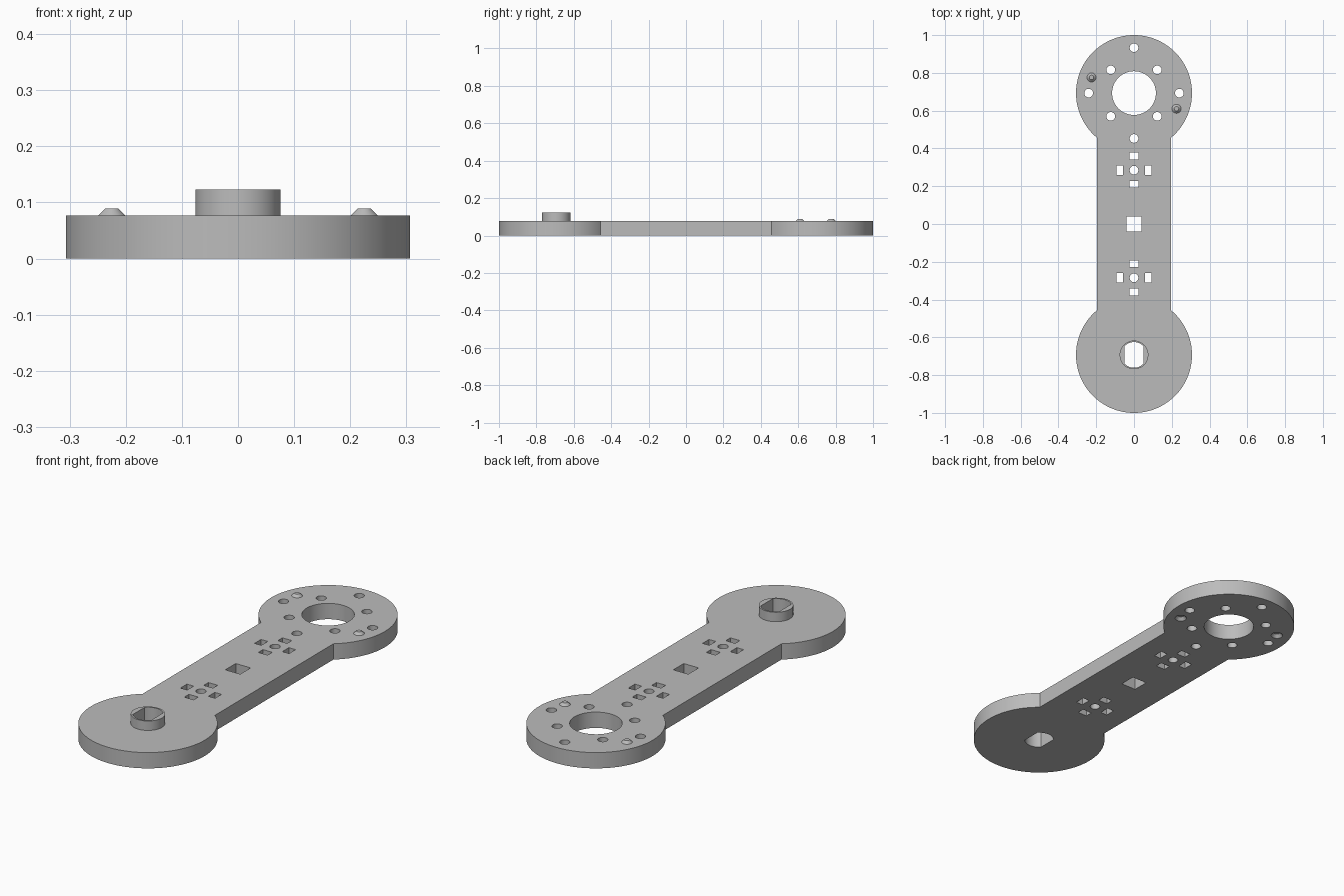
import bpy, bmesh, math

cube = bpy.data.objects.get("Cube")
if cube:
    bpy.data.objects.remove(cube, do_unlink=True)

THICK = 0.077      # plate thickness
END_Y = 0.693      # centre of each round end
END_R = 0.307
ARM_W = 0.195      # half width of the arm
BOSS_TOP = 0.123

grey = bpy.data.materials.new("plain grey")
grey.use_nodes = True
grey.diffuse_color = (0.5, 0.5, 0.5, 1)
bsdf = grey.node_tree.nodes["Principled BSDF"]
bsdf.inputs["Base Color"].default_value = (0.5, 0.5, 0.5, 1)
bsdf.inputs["Roughness"].default_value = 0.6


def arc(x, y, r, start, end, n):
    return [(x + r * math.cos(start + (end - start) * i / n),
             y + r * math.sin(start + (end - start) * i / n)) for i in range(n + 1)]


def circle(x, y, r, n=32):
    return arc(x, y, r, 0, math.tau, n)[:-1]


def rect(x, y, w, h):
    return [(x + sx * w / 2, y + sy * h / 2)
            for sx, sy in ((-1, -1), (1, -1), (1, 1), (-1, 1))]


def loft(bm, low, high, z0, z1):
    """Closed solid between two matching outlines."""
    a = [bm.verts.new((x, y, z0)) for x, y in low]
    b = [bm.verts.new((x, y, z1)) for x, y in high]
    bm.faces.new(a[::-1])
    bm.faces.new(b)
    for i in range(len(a)):
        j = (i + 1) % len(a)
        bm.faces.new((a[i], a[j], b[j], b[i]))


def make(name, solids):
    bm = bmesh.new()
    for solid in solids:
        loft(bm, *solid)
    bmesh.ops.recalc_face_normals(bm, faces=bm.faces)
    mesh = bpy.data.meshes.new(name)
    bm.to_mesh(mesh)
    bm.free()
    mesh.materials.append(grey)
    obj = bpy.data.objects.new(name, mesh)
    bpy.context.collection.objects.link(obj)
    return obj


def cut(obj, cutter):
    mod = obj.modifiers.new("holes", "BOOLEAN")
    mod.operation = "DIFFERENCE"
    mod.solver = "EXACT"
    mod.object = cutter
    bpy.ops.object.select_all(action="DESELECT")
    obj.select_set(True)
    bpy.context.view_layer.objects.active = obj
    bpy.ops.object.modifier_apply(modifier=mod.name)


def smooth(obj):
    bpy.ops.object.select_all(action="DESELECT")
    obj.select_set(True)
    bpy.context.view_layer.objects.active = obj
    bpy.ops.object.shade_smooth_by_angle(angle=math.radians(30))


# Plate outline: two round ends joined by a straight arm
neck = math.asin(ARM_W / END_R)
outline = arc(0, END_Y, END_R, neck - math.pi / 2, 1.5 * math.pi - neck, 96)
outline += [(-x, -y) for x, y in outline]
plate = make("arm_plate", [(outline, outline, 0, THICK)])

# Shaft boss
ring = circle(0, -END_Y, 0.076, 64)
boss = make("shaft_boss", [(ring, ring, THICK, BOSS_TOP)])

# Through holes
flat = math.acos(0.05 / 0.068)
bore = arc(0, -END_Y, 0.068, flat, math.pi - flat, 16)
bore += [(-x, -2 * END_Y - y) for x, y in bore]
holes = [bore, circle(0, END_Y, 0.116, 64), rect(0, 0, 0.08, 0.08)]
for i in range(4):
    a = i * math.pi / 2
    holes.append(circle(0.24 * math.cos(a), END_Y + 0.24 * math.sin(a), 0.023))
    a += math.pi / 4
    holes.append(circle(0.174 * math.cos(a), END_Y + 0.174 * math.sin(a), 0.023))
for y in (0.285, -0.285):
    holes.append(circle(0, y, 0.023))
    for s in (-1, 1):
        holes.append(rect(s * 0.075, y, 0.036, 0.05))
        holes.append(rect(0, y + s * 0.075, 0.05, 0.036))
solids = [(h, h, -0.1, 0.3) for h in holes]

# Locating nubs on top, with matching recesses below
nubs = []
for s in (-1, 1):
    x, y = s * 0.225, END_Y - s * 0.083
    nubs.append((circle(x, y, 0.024), circle(x, y, 0.012), THICK, 0.089))
    solids.append((circle(x, y, 0.036), circle(x, y, 0.014), -0.01, 0.015))
nub = make("locating_nubs", nubs)

cutter = make("hole_cutter", solids)
cut(plate, cutter)
cut(boss, cutter)
bpy.data.objects.remove(cutter, do_unlink=True)

for part in (plate, boss, nub):
    smooth(part)
